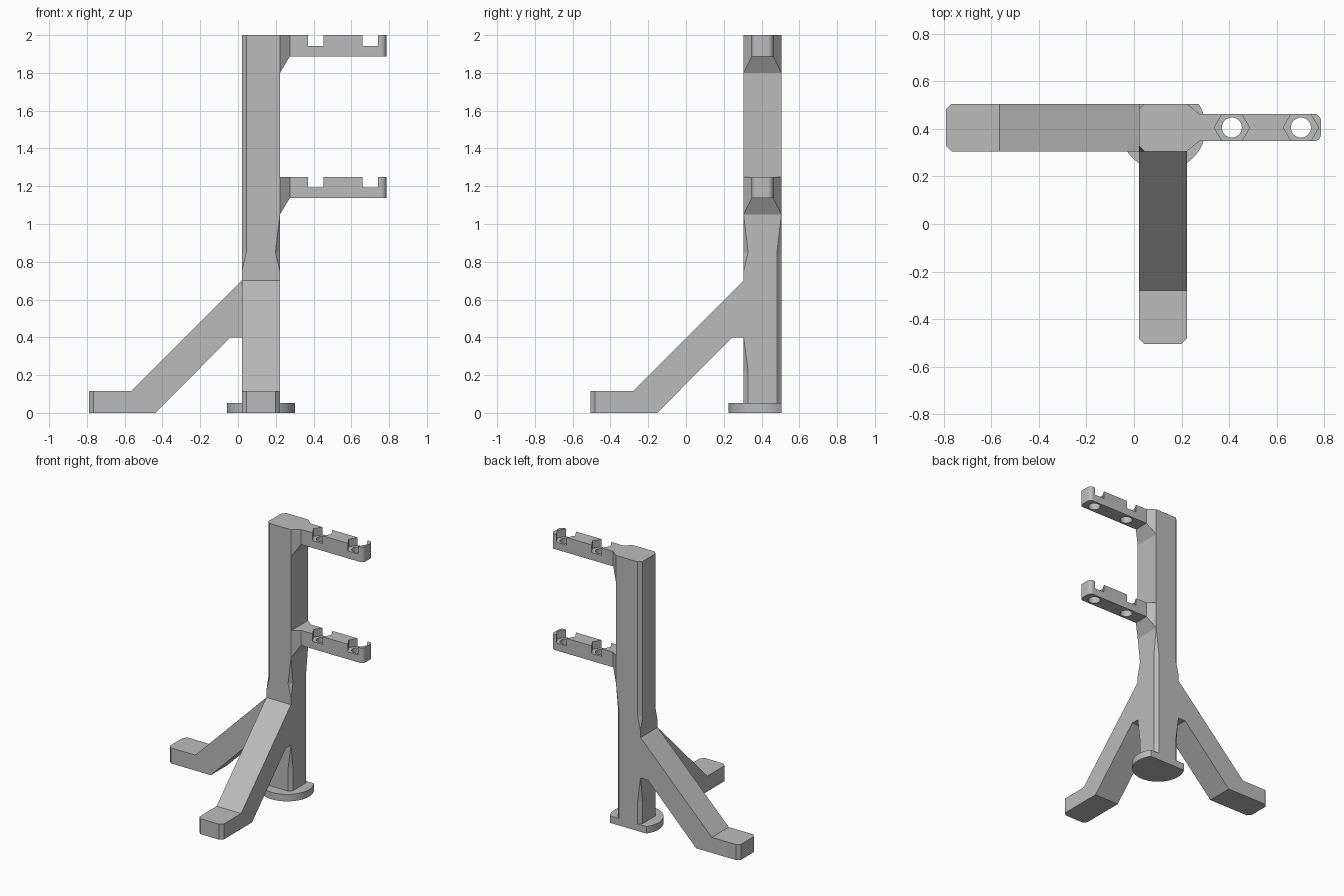
import bpy, bmesh, math
from mathutils import Vector

if "Cube" in bpy.data.objects:
    bpy.data.objects.remove(bpy.data.objects["Cube"], do_unlink=True)

GREY = (0.5, 0.5, 0.5, 1)
mat = bpy.data.materials.new("plain grey")
mat.use_nodes = True
mat.diffuse_color = GREY
mat.node_tree.nodes["Principled BSDF"].inputs["Base Color"].default_value = GREY

# Post footprint
X0, X1, Y0, Y1 = 0.02, 0.222, 0.305, 0.505
CX, CY = (X0 + X1) / 2, (Y0 + Y1) / 2
CH = 0.024


def finish(name, bm):
    bmesh.ops.remove_doubles(bm, verts=bm.verts, dist=0.0005)
    bmesh.ops.recalc_face_normals(bm, faces=bm.faces)
    mesh = bpy.data.meshes.new(name)
    bm.to_mesh(mesh)
    bm.free()
    mesh.materials.append(mat)
    obj = bpy.data.objects.new(name, mesh)
    bpy.context.collection.objects.link(obj)
    return obj


def loft(bm, rings):
    rows = [[bm.verts.new(p) for p in ring] for ring in rings]
    n = len(rows[0])
    for a, b in zip(rows, rows[1:]):
        for i in range(n):
            j = (i + 1) % n
            bm.faces.new((a[i], a[j], b[j], b[i]))
    bm.faces.new(rows[0][::-1])
    bm.faces.new(rows[-1])


def bevel_edges(bm, test, width, segments):
    edges = [e for e in bm.edges if test(e)]
    bmesh.ops.bevel(bm, geom=edges, offset=width, segments=segments,
                    profile=0.5, affect='EDGES')


# Post: chamfered corners that fade out where the legs and arms join
def post_ring(z, fl, fr, br, bl):
    fl, fr, br, bl = (c * CH for c in (fl, fr, br, bl))
    return [(X0, Y0 + fl, z), (X0 + fl, Y0, z), (X1 - fr, Y0, z), (X1, Y0 + fr, z),
            (X1, Y1 - br, z), (X1 - br, Y1, z), (X0 + bl, Y1, z), (X0, Y1 - bl, z)]


bm = bmesh.new()
loft(bm, [post_ring(0, 1, 1, 1, 1), post_ring(0.22, 1, 1, 1, 1),
          post_ring(0.4, 0, 0, 1, 0), post_ring(0.75, 0, 0, 1, 0),
          post_ring(0.85, 1, 1, 1, 1), post_ring(1.05, 1, 0, 0, 1),
          post_ring(2, 1, 0, 0, 1)])
finish("post", bm)

# Legs: one side profile, swept sideways; d is the distance out from the post
LEG = [(0.81, 0), (0.457, 0), (0.06, 0.4), (0, 0.4), (0, 0.7), (0.585, 0.115), (0.81, 0.115)]


def leg(name, place):
    bm = bmesh.new()
    loft(bm, [[place(d, s, z) for d, z in LEG] for s in (0, 1)])
    tip = Vector(place(0.81, 0.5, 0))

    def at_tip(e):
        a, b = (v.co for v in e.verts)
        flat = (a - b).xy.length < 0.001
        return flat and (a.xy - tip.xy).length < 0.15
    bevel_edges(bm, at_tip, 0.024, 1)
    finish(name, bm)


leg("front_leg", lambda d, s, z: (X0 + s * (X1 - X0), Y0 - d, z))
leg("right_leg", lambda d, s, z: (X0 - d, Y0 + s * (Y1 - Y0), z))

# Base disc, cut flat at the back
bm = bmesh.new()
disc = []
for i in range(64):
    a = math.tau * i / 64
    disc.append((CX + 0.18 * math.cos(a), CY + 0.18 * math.sin(a)))
loft(bm, [[(x, y, z) for x, y in disc] for z in (0, 0.052)])
cut = bmesh.ops.bisect_plane(bm, geom=bm.verts[:] + bm.edges[:] + bm.faces[:],
                             plane_co=(0, Y1, 0), plane_no=(0, 1, 0), clear_outer=True)
rim = [e for e in cut["geom_cut"] if isinstance(e, bmesh.types.BMEdge)]
bmesh.ops.holes_fill(bm, edges=rim)
disc_obj = finish("base_disc", bm)


# Arms: flared bracket and bar with hexagonal pockets and round holes
def section(x, half, z):
    return [(x, CY - half, z), (x, CY + half, z), (x, CY + half, 2), (x, CY - half, 2)]


bm = bmesh.new()
loft(bm, [section(X1, 0.1, 1.8), section(0.275, 0.057, 1.888), section(0.785, 0.057, 1.888)])
bevel_edges(bm, lambda e: all(v.co.x > 0.78 for v in e.verts)
            and abs(e.verts[0].co.z - e.verts[1].co.z) > 0.05, 0.028, 5)
arm = finish("upper_arm", bm)


def prism(name, x, radius, sides, z0, z1):
    bm = bmesh.new()
    ring = [(x + radius * math.cos(math.tau * i / sides),
             CY + radius * math.sin(math.tau * i / sides)) for i in range(sides)]
    loft(bm, [[(a, b, z) for a, b in ring] for z in (z0, z1)])
    return finish(name, bm)


cutters = []
for x in (0.411, 0.701):
    cutters.append(prism("pocket_cutter", x, 0.074, 6, 1.943, 2.1))
    cutters.append(prism("hole_cutter", x, 0.042, 32, 1.8, 2.05))
for c in cutters:
    c.hide_render = True
    mod = arm.modifiers.new("cut", 'BOOLEAN')
    mod.operation = 'DIFFERENCE'
    mod.solver = 'EXACT'
    mod.object = c

# Bake the cuts, drop the cutters and repeat the arm lower down
graph = bpy.context.evaluated_depsgraph_get()
baked = bpy.data.meshes.new_from_object(arm.evaluated_get(graph))
arm.modifiers.clear()
arm.data = baked
for c in cutters:
    bpy.data.objects.remove(c, do_unlink=True)
lower = bpy.data.objects.new("lower_arm", baked.copy())
lower.location.z = -0.75
bpy.context.collection.objects.link(lower)

# Smooth only the rounded walls
bpy.ops.object.select_all(action='DESELECT')
for o in (arm, lower, disc_obj):
    o.select_set(True)
bpy.context.view_layer.objects.active = arm
bpy.ops.object.shade_smooth_by_angle(angle=math.radians(30))
